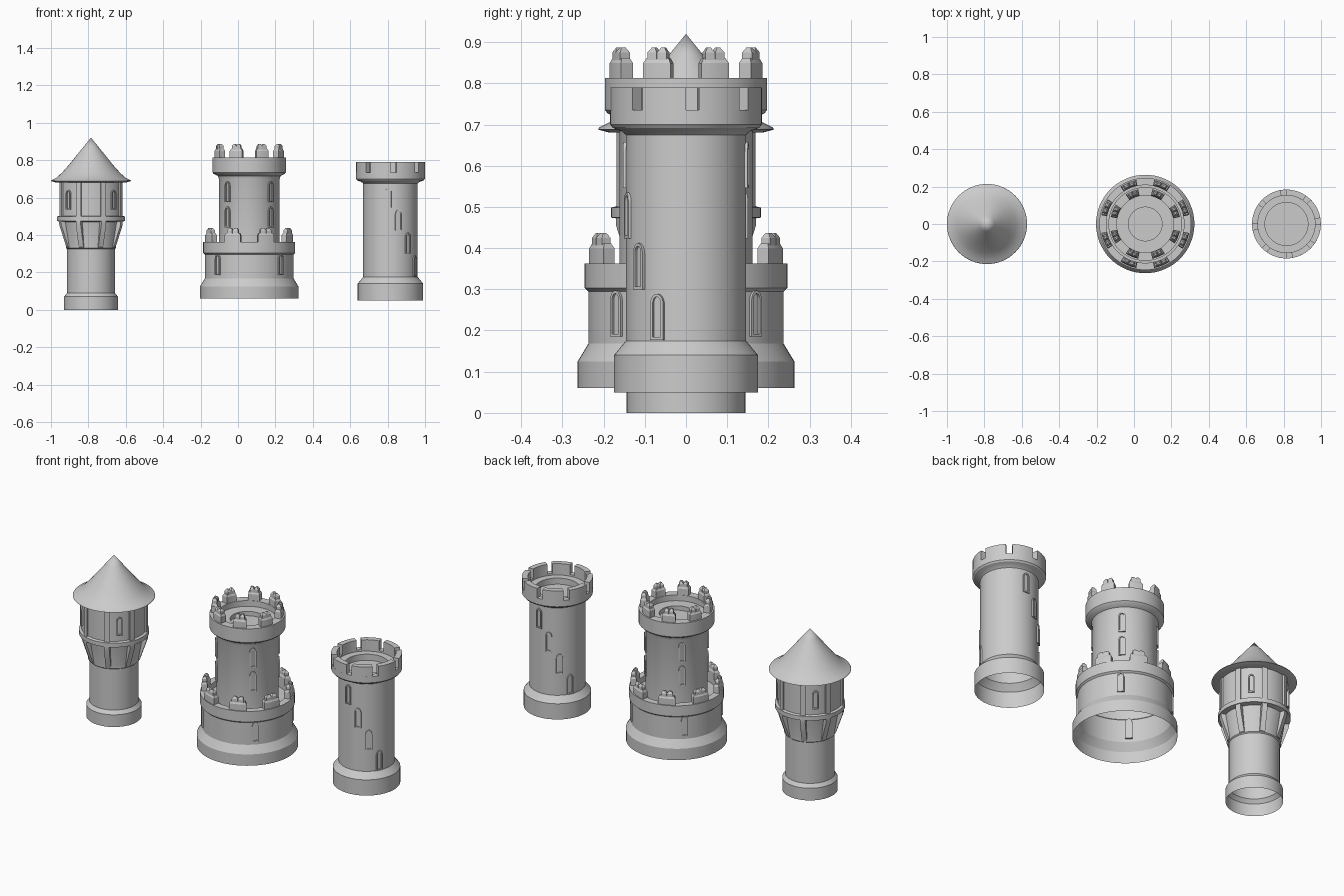
import bpy, bmesh
from math import sin, cos, pi, radians

if "Cube" in bpy.data.objects:
    bpy.data.objects.remove(bpy.data.objects["Cube"])

SEG = 64


def finish(name, bm, x):
    """Turn a bmesh into a named object standing at x."""
    bmesh.ops.recalc_face_normals(bm, faces=bm.faces)
    me = bpy.data.meshes.new(name)
    bm.to_mesh(me)
    bm.free()
    ob = bpy.data.objects.new(name, me)
    bpy.context.collection.objects.link(ob)
    ob.location.x = x
    bpy.ops.object.select_all(action='DESELECT')
    ob.select_set(True)
    bpy.context.view_layer.objects.active = ob
    bpy.ops.object.shade_smooth_by_angle(angle=radians(25))
    return ob


def lathe(name, profile, x):
    """Revolve (radius, z) points; the bottom stays open."""
    bm = bmesh.new()
    vs = [bm.verts.new((r, 0, z)) for r, z in profile]
    edges = [bm.edges.new(p) for p in zip(vs, vs[1:])]
    bmesh.ops.spin(bm, geom=vs + edges, cent=(0, 0, 0), axis=(0, 0, 1),
                   angle=2 * pi, steps=SEG)
    bmesh.ops.remove_doubles(bm, verts=bm.verts, dist=1e-5)
    return finish(name, bm, x)


def arc_block(bm, r0, r1, ang, half, z0, z1, inset=0.0, n=4):
    """Curved block between two radii; inset tapers its top."""
    rows = []
    for i in range(n + 1):
        t = 2 * i / n - 1
        row = []
        for r, z, e in ((r0, z0, 0), (r1, z0, 0), (r1 - inset, z1, inset), (r0 + inset, z1, inset)):
            a = radians(ang) + t * (radians(half) - e / r1)
            row.append(bm.verts.new((r * cos(a), r * sin(a), z)))
        rows.append(row)
    for p, q in zip(rows, rows[1:]):
        for k in range(4):
            bm.faces.new((p[k], p[(k + 1) % 4], q[(k + 1) % 4], q[k]))
    bm.faces.new(rows[0])
    bm.faces.new(rows[-1])


def window(bm, r, ang, z, w=0.036, h=0.112):
    """Arched frame with a recessed pane, set into a wall of radius r."""
    a = radians(ang)

    def outline(hw, zb, zt, d):
        pts = [(-hw, zb), (hw, zb)]
        pts += [(hw * cos(pi * i / 8), zt - 1.4 * hw + 1.4 * hw * sin(pi * i / 8)) for i in range(9)]
        return [bm.verts.new((d * cos(a) - u * sin(a), d * sin(a) + u * cos(a), v)) for u, v in pts]

    hw, f = w / 2, 0.007
    loops = [outline(hw, z, z + h, r - 0.012), outline(hw, z, z + h, r + 0.006),
             outline(hw - f, z + f, z + h - f, r + 0.006),
             outline(hw - f, z + f, z + h - f, r - 0.008)]
    for p, q in zip(loops, loops[1:]):
        for k in range(len(p)):
            j = (k + 1) % len(p)
            bm.faces.new((p[k], p[j], q[j], q[k]))
    bm.faces.new(loops[0])
    bm.faces.new(loops[-1])


def crown(name, x, r0, r1, z):
    """Eight merlons, each carrying two small peaked caps."""
    bm = bmesh.new()
    for k in range(8):
        a = 22.5 + 45 * k
        arc_block(bm, r0, r1, a, 11, z - 0.01, z + 0.036)
        arc_block(bm, r0, r1, a, 10.9, z + 0.036, z + 0.048, 0.006)
        for s in (-1, 1):
            arc_block(bm, r0 + 0.004, r1 - 0.004, a + s * 4, 3.8, z + 0.04, z + 0.062, 0, 2)
            arc_block(bm, r0 + 0.004, r1 - 0.004, a + s * 4, 3.8, z + 0.062, z + 0.074, 0.008, 2)
    finish(name, bm, x)


# Left tower: shaft, flared upper storey and pointed roof
LX = -0.786
lathe("roofed_tower_wall", [(.144, 0), (.144, .07), (.128, .09), (.128, .325), (.134, .33),
      (.134, .345), (.155, .47), (.182, .474), (.182, .498), (.168, .502), (.168, .69)], LX)
lathe("roofed_tower_roof", [(.16, .68), (.185, .68), (.214, .688), (.211, .693), (.185, .706),
      (.155, .733), (.12, .772), (.08, .822), (.04, .871), (0, .92)], LX)

# Wall posts and tapered brackets under the ledge
bm = bmesh.new()
for k in range(8):
    a = 22.5 + 45 * k
    arc_block(bm, .16, .177, a, 4.5, .495, .685, 0, 2)
    rad, t = radians(a), .014
    sides = []
    for u in (-t, t):
        sides.append([bm.verts.new((r * cos(rad) - u * sin(rad), r * sin(rad) + u * cos(rad), z))
                      for r, z in ((.12, .33), (.137, .335), (.178, .455), (.178, .478), (.12, .478))])
    for k2 in range(5):
        j = (k2 + 1) % 5
        bm.faces.new((sides[0][k2], sides[0][j], sides[1][j], sides[1][k2]))
    bm.faces.new(sides[0])
    bm.faces.new(sides[1])
finish("roofed_tower_posts", bm, LX)

bm = bmesh.new()
for a in (45, 135, 225, 315):
    window(bm, .169, a, .535, .034, .105)
finish("roofed_tower_windows", bm, LX)

# Middle tower: two stacked drums
MX = 0.06
lathe("keep_lower_wall", [(.263, .06), (.263, .125), (.237, .168), (.237, .295), (.246, .303),
      (.246, .363), (.208, .363), (.208, .33), (.155, .33)], MX)
lathe("keep_upper_wall", [(.162, .32), (.162, .70), (.168, .715), (.19, .727), (.197, .735),
      (.197, .813), (.152, .813), (.152, .78), (.09, .78), (.09, .755), (0, .755)], MX)
crown("keep_lower_battlement", MX, .208, .240, .363)
crown("keep_upper_battlement", MX, .154, .189, .813)
bm = bmesh.new()
for a in (45, 135, 225, 315):
    window(bm, .237, a, .185)
    window(bm, .162, a, .44)
    window(bm, .162, a, .575)
finish("keep_windows", bm, MX)

# Right tower: plain shaft with notched parapet
RX = 0.815
lathe("watch_tower_wall", [(.175, .05), (.175, .14), (.146, .175), (.146, .675), (.155, .683),
      (.178, .692), (.184, .70), (.184, .735), (.153, .735), (.153, .725), (.115, .725),
      (.115, .69), (0, .69)], RX)
bm = bmesh.new()
for k in range(8):
    arc_block(bm, .153, .184, 27.5 + 45 * k, 17.5, .73, .79, 0, 6)
finish("watch_tower_battlement", bm, RX)

# Two opposite rows of windows climbing round the shaft
bm = bmesh.new()
for half_turn in (0, 180):
    for i in range(4):
        window(bm, .146, -28 - 22.4 * i + half_turn, .177 + .123 * i)
finish("watch_tower_windows", bm, RX)
